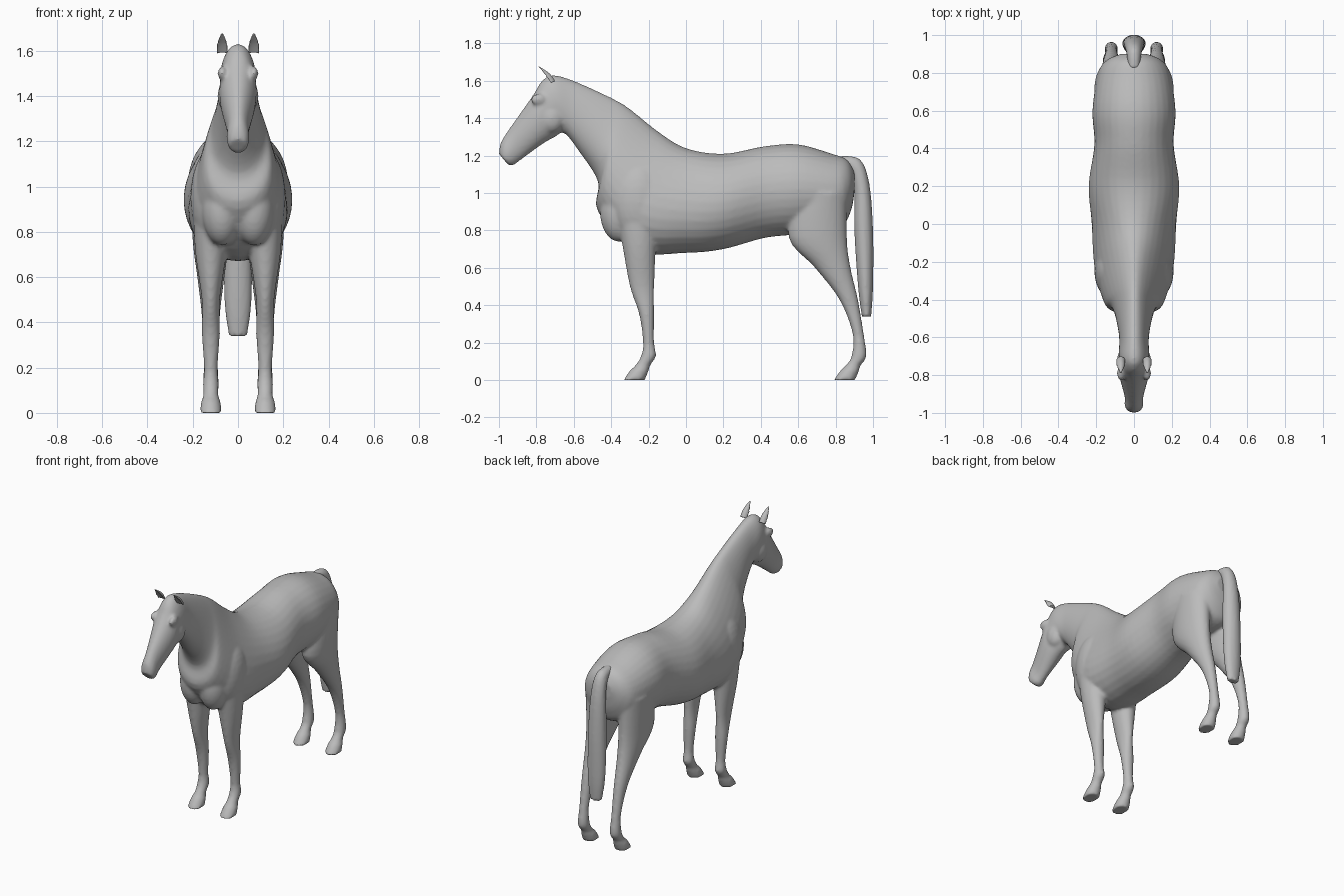
import bpy, bmesh, math
from mathutils import Vector, Matrix

if "Cube" in bpy.data.objects:
    bpy.data.objects.remove(bpy.data.objects["Cube"])

coat = bpy.data.materials.new("grey_coat")
coat.use_nodes = True
grey = (0.5, 0.5, 0.5, 1)
coat.diffuse_color = grey
coat.node_tree.nodes["Principled BSDF"].inputs["Base Color"].default_value = grey


def spline(rows, steps):
    """Yield rows interpolated smoothly through the given ones."""
    points = [Vector(row) for row in rows]
    points = [points[0], *points, points[-1]]
    for before, start, end, after in zip(points, points[1:], points[2:], points[3:]):
        enter, leave = (end - before) / 2, (after - start) / 2
        for step in range(steps):
            t = step / steps
            ease = t * t * (3 - 2 * t)
            yield (start.lerp(end, ease) + enter * (t * (1 - t) ** 2)
                   - leave * (t * t * (1 - t)))
    yield points[-1]


def loft(bm, rows, x=0, steps=5, count=32, cup=False):
    """Closed loft through elliptical rings. Each row holds the y and z of
    the upper or front edge, the y and z of the opposite edge, and the half width."""
    rings = []
    for y_a, z_a, y_b, z_b, width in spline(rows, steps):
        middle = Vector((x, (y_a + y_b) / 2, (z_a + z_b) / 2))
        axis = Vector((0, y_a - y_b, z_a - z_b)) / 2
        # Upright rings become narrower on top around the withers
        narrow = 0.38 * axis.normalized().z * math.exp(-((y_a + 0.25) / 0.3) ** 2)
        ring = []
        for i in range(count):
            angle = math.tau * i / count
            up, across = math.sin(angle), math.cos(angle)
            across *= width * (1 - narrow * up)
            if cup and up > 0:
                up *= -0.3
            ring.append(bm.verts.new(middle + axis * up + Vector((across, 0, 0))))
        rings.append(ring)
    for ring, following in zip(rings, rings[1:]):
        for i in range(count):
            j = (i + 1) % count
            bm.faces.new((ring[i], ring[j], following[j], following[i]))
    bm.faces.new(rings[0])
    bm.faces.new(rings[-1])


def muscle_pair(bm, centre, radii):
    """Mirrored pair of ellipsoids."""
    x, y, z = centre
    for side in (-1, 1):
        placement = Matrix.Translation((x * side, y, z)) @ Matrix.Diagonal((*radii, 1))
        bmesh.ops.create_uvsphere(bm, u_segments=24, v_segments=16, radius=1,
                                  matrix=placement)


def finish(name, bm, voxel, smoothing):
    """Make an object whose overlapping volumes are fused into one smooth skin."""
    bmesh.ops.recalc_face_normals(bm, faces=bm.faces)
    mesh = bpy.data.meshes.new(name)
    bm.to_mesh(mesh)
    bm.free()
    mesh.materials.append(coat)
    part = bpy.data.objects.new(name, mesh)
    bpy.context.collection.objects.link(part)
    fuse = part.modifiers.new("fuse", "REMESH")
    fuse.mode = "VOXEL"
    fuse.voxel_size = voxel
    fuse.use_smooth_shade = True
    relax = part.modifiers.new("relax", "SMOOTH")
    relax.factor = 0.5
    relax.iterations = smoothing


# Trunk from rump to breast, then neck, then head
trunk = [
    (.9, 1.12, .9, 1, .07),
    (.86, 1.18, .88, .9, .14),
    (.78, 1.21, .82, .82, .19),
    (.6, 1.26, .6, .78, .22),
    (.42, 1.25, .42, .76, .21),
    (.2, 1.21, .2, .7, .24),
    (0, 1.24, 0, .68, .22),
    (-.15, 1.33, -.27, .69, .2),
    (-.3, 1.45, -.47, .9, .15),
]
neck = [
    (-.4, 1.51, -.47, 1.06, .11),
    (-.6, 1.6, -.57, 1.22, .08),
    (-.71, 1.63, -.65, 1.32, .08),
]
head = [
    (-.77, 1.6, -.7, 1.3, .08),
    (-.82, 1.52, -.77, 1.26, .08),
    (-.94, 1.35, -.88, 1.18, .05),
    (-.99, 1.27, -.92, 1.15, .05),
    (-1, 1.21, -.95, 1.15, .04),
]

# Legs from the top down: height, front y, back y, half width
front_leg = [
    (.95, -.38, -.14, .08),
    (.72, -.34, -.16, .07),
    (.5, -.3, -.17, .04),
    (.35, -.25, -.17, .04),
    (.2, -.23, -.17, .03),
]
hind_leg = [
    (1, .58, .86, .09),
    (.76, .55, .86, .08),
    (.6, .69, .88, .06),
    (.43, .82, .92, .04),
    (.25, .89, .95, .03),
]
# Fetlock, pastern and hoof, measured from the fetlock's y
foot = [
    (.13, -.04, .04, .035),
    (.08, -.07, .01, .033),
    (.05, -.1, 0, .042),
    (0, -.135, -.02, .05),
]

body = bmesh.new()
loft(body, trunk + neck + head)
for leg, fetlock_y in ((front_leg, -.2), (hind_leg, .925)):
    lower = [(z, front + fetlock_y, back + fetlock_y, width)
             for z, front, back, width in foot]
    rows = [(front, z, back, z, width) for z, front, back, width in leg + lower]
    for side in (-1, 1):
        loft(body, rows, x=.12 * side)

# Shoulders, breast, cheeks and brows
muscle_pair(body, (.11, -.25, .95), (.1, .15, .22))
muscle_pair(body, (.07, -.36, .9), (.09, .1, .16))
muscle_pair(body, (.04, -.72, 1.4), (.05, .07, .08))
muscle_pair(body, (.07, -.79, 1.5), (.02, .04, .03))
finish("horse_body", body, .01, 6)

# Tail, hanging from the dock
tail = bmesh.new()
loft(tail, [
    (.82, 1.2, .83, 1.14, .03),
    (.93, 1.18, .88, 1.1, .04),
    (.98, 1.05, .9, 1, .05),
    (1, .8, .9, .8, .06),
    (1, .5, .92, .5, .06),
    (.99, .34, .94, .34, .04),
])
finish("tail", tail, .01, 2)

# Cupped ears
for name, side in (("left_ear", 1), ("right_ear", -1)):
    ear = bmesh.new()
    loft(ear, [
        (-.75, 1.57, -.7, 1.6, .026),
        (-.78, 1.62, -.73, 1.64, .022),
        (-.8, 1.68, -.79, 1.68, .005),
    ], x=.07 * side, cup=True)
    finish(name, ear, .004, 2)
